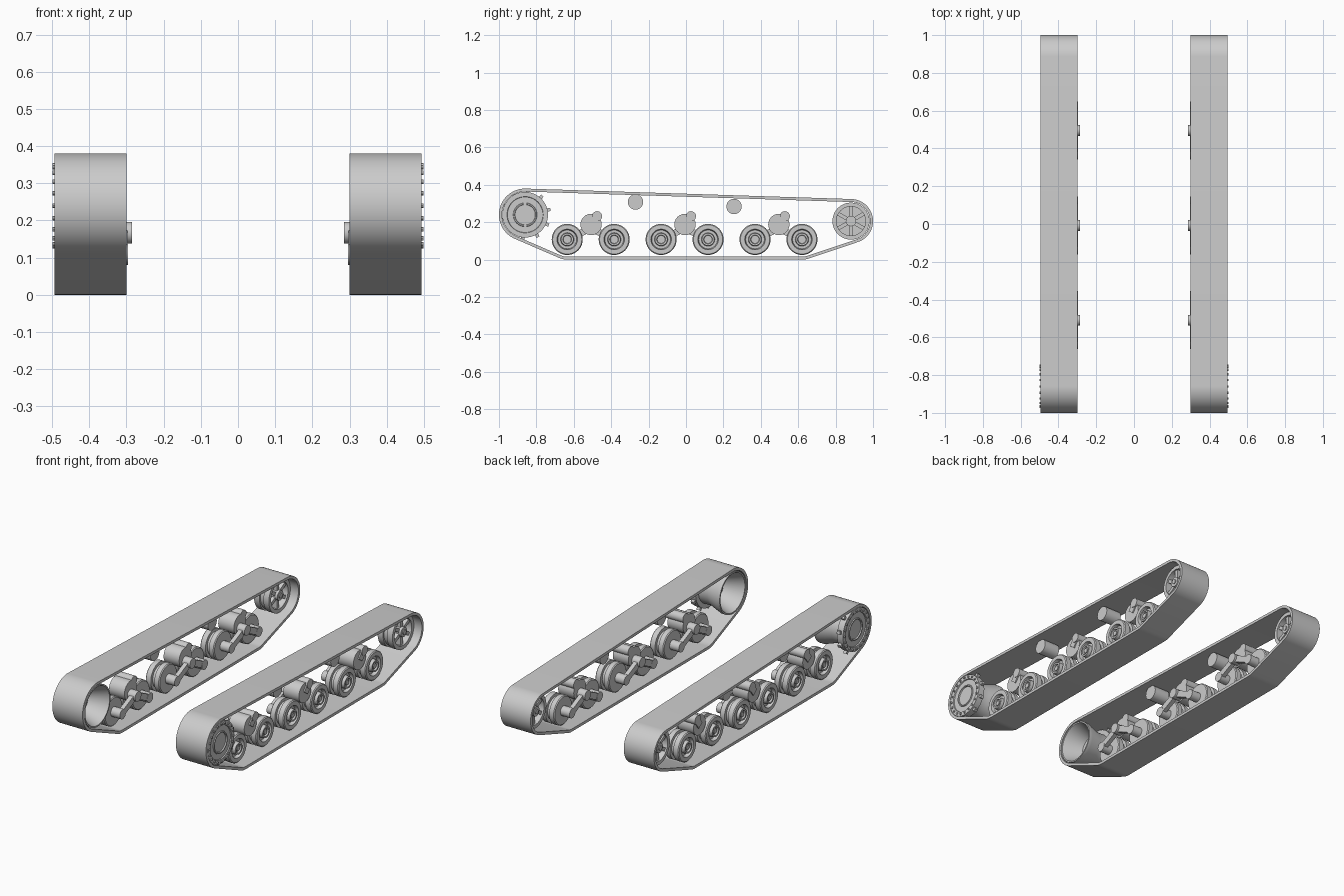
import bpy, bmesh
from math import sin, cos, pi, radians, atan2, hypot
from mathutils import Matrix, Vector

if "Cube" in bpy.data.objects:
    bpy.data.objects.remove(bpy.data.objects["Cube"])

GREY = (0.6, 0.6, 0.6, 1)
metal = bpy.data.materials.new("plain grey metal")
metal.use_nodes = True
metal.diffuse_color = GREY
metal.node_tree.nodes["Principled BSDF"].inputs["Base Color"].default_value = GREY
parts = []


def finish(name, bm):
    """Turn a bmesh on the left side into an object mirrored to the right."""
    bmesh.ops.recalc_face_normals(bm, faces=bm.faces)
    mesh = bpy.data.meshes.new(name)
    bm.to_mesh(mesh)
    bm.free()
    mesh.materials.append(metal)
    obj = bpy.data.objects.new(name, mesh)
    bpy.context.collection.objects.link(obj)
    obj.modifiers.new("other_side", "MIRROR").use_mirror_merge = False
    parts.append(obj)


def lathe(bm, profile, y, z, sides=40):
    """Revolve (x, radius) points around an axle along x; radius 0 closes."""
    rings = []
    for x, r in profile:
        if r == 0:
            rings.append([bm.verts.new((x, y, z))] * sides)
        else:
            rings.append([bm.verts.new((x, y + r * cos(2 * pi * i / sides),
                                        z + r * sin(2 * pi * i / sides)))
                          for i in range(sides)])
    for a, b in zip(rings, rings[1:]):
        for i in range(sides):
            j = (i + 1) % sides
            bm.faces.new(dict.fromkeys((a[i], a[j], b[j], b[i])))


def rod(bm, x0, x1, r, y, z, sides=24):
    lathe(bm, [(x0, 0), (x0, r), (x1, r), (x1, 0)], y, z, sides)


def bar(bm, x0, x1, start, end, width):
    """Box running between two (y, z) points."""
    dy, dz = end[0] - start[0], end[1] - start[1]
    turn = Matrix.Rotation(atan2(dz, dy), 4, "X")
    size = Matrix.Diagonal((x1 - x0, hypot(dy, dz), width, 1))
    middle = Vector(((x0 + x1) / 2, (start[0] + end[0]) / 2, (start[1] + end[1]) / 2))
    bmesh.ops.create_cube(bm, size=1, matrix=Matrix.Translation(middle) @ turn @ size)


def polar(y, z, r, angle):
    return y + r * cos(angle), z + r * sin(angle)


WHEELS = [-0.635 + 0.251 * i for i in range(6)]
WHEEL_Z = 0.108
SPROCKET = (-0.86, 0.24)
IDLER = (0.882, 0.206)

# Track belt: a band stretched around the end wheels and road wheels
circles = [(*SPROCKET, 0.14), (*IDLER, 0.118),
           (WHEELS[0], WHEEL_Z, 0.108), (WHEELS[-1], WHEEL_Z, 0.108)]
bm = bmesh.new()
loops = []
for i in range(120):
    a = 2 * pi * i / 120
    y, z, r = max(circles, key=lambda c: c[0] * cos(a) + c[1] * sin(a) + c[2])
    loops.append([bm.verts.new((x, *polar(y, z, rad, a)))
                  for x, rad in ((0.3, r), (0.494, r), (0.494, r - 0.016), (0.3, r - 0.016))])
for a, b in zip(loops, loops[1:] + loops[:1]):
    for k in range(4):
        m = (k + 1) % 4
        bm.faces.new((a[k], a[m], b[m], b[k]))
finish("track_belt", bm)

# Drive sprocket: flared drum, open bowl on the inside, stepped outer face
bm = bmesh.new()
lathe(bm, [(0.41, 0), (0.41, 0.07), (0.302, 0.112), (0.302, 0.12), (0.325, 0.12),
           (0.4, 0.095), (0.455, 0.095), (0.455, 0.122), (0.493, 0.122), (0.493, 0.097),
           (0.487, 0.095), (0.487, 0.064), (0.492, 0.062), (0.492, 0.056),
           (0.485, 0.054), (0.485, 0)], *SPROCKET, 48)
finish("drive_sprocket", bm)

bm = bmesh.new()
for i in range(10):
    a = radians(12 + 36 * i)
    bar(bm, 0.462, 0.482, polar(*SPROCKET, 0.115, a), polar(*SPROCKET, 0.138, a), 0.018)
finish("sprocket_teeth", bm)

bm = bmesh.new()
for i in range(20):
    rod(bm, 0.49, 0.499, 0.006, *polar(*SPROCKET, 0.109, 2 * pi * i / 20), 8)
finish("sprocket_bolts", bm)

# Idler wheel: rim, thin web, hub and six spokes
bm = bmesh.new()
lathe(bm, [(0.35, 0.078), (0.35, 0.099), (0.385, 0.099), (0.385, 0.09), (0.41, 0.09),
           (0.41, 0.099), (0.445, 0.099), (0.445, 0.078), (0.35, 0.078)], *IDLER)
rod(bm, 0.394, 0.402, 0.082, *IDLER, 40)
rod(bm, 0.345, 0.45, 0.028, *IDLER)
rod(bm, 0.34, 0.456, 0.014, *IDLER, 16)
for i in range(6):
    a = radians(30 + 60 * i)
    bar(bm, 0.36, 0.436, polar(*IDLER, 0.02, a), polar(*IDLER, 0.084, a), 0.02)
finish("idler_wheel", bm)

# Road wheels: twin tyres with a groove, dished outer face and raised hub
bm = bmesh.new()
for y in WHEELS:
    lathe(bm, [(0.355, 0), (0.355, 0.078), (0.36, 0.083), (0.388, 0.083), (0.388, 0.066),
               (0.41, 0.066), (0.41, 0.083), (0.44, 0.083), (0.445, 0.078), (0.445, 0.055),
               (0.425, 0.05), (0.425, 0.036), (0.45, 0.033), (0.45, 0.024),
               (0.44, 0.021), (0.44, 0.014), (0.447, 0.014), (0.447, 0)], y, WHEEL_Z)
finish("road_wheels", bm)

# Return rollers under the upper run
bm = bmesh.new()
for spot in ((-0.27, 0.308), (0.257, 0.284)):
    rod(bm, 0.345, 0.445, 0.041, *spot, 28)
finish("return_rollers", bm)

# Suspension bogies: drum, crank, and a rocker joining each wheel pair
rockers, drums = bmesh.new(), bmesh.new()
for front, back in zip(WHEELS[::2], WHEELS[1::2]):
    mid = (front + back) / 2
    pivot = (mid, 0.167)
    for y in (front, back):
        bar(rockers, 0.297, 0.322, pivot, (y, WHEEL_Z), 0.036)
        rod(rockers, 0.296, 0.36, 0.028, y, WHEEL_Z)
    rod(rockers, 0.285, 0.35, 0.029, *pivot)
    rod(drums, 0.335, 0.435, 0.057, mid + 0.002, 0.188)
    tip = (mid + 0.034, 0.232)
    bar(drums, 0.415, 0.442, (mid + 0.002, 0.188), tip, 0.04)
    rod(drums, 0.335, 0.446, 0.027, *tip)
finish("bogie_rockers", rockers)
finish("bogie_drums", drums)

# Smooth round surfaces, keep crisp edges
bpy.ops.object.select_all(action="DESELECT")
for obj in parts:
    obj.select_set(True)
bpy.context.view_layer.objects.active = parts[0]
bpy.ops.object.shade_smooth_by_angle(angle=radians(30))
